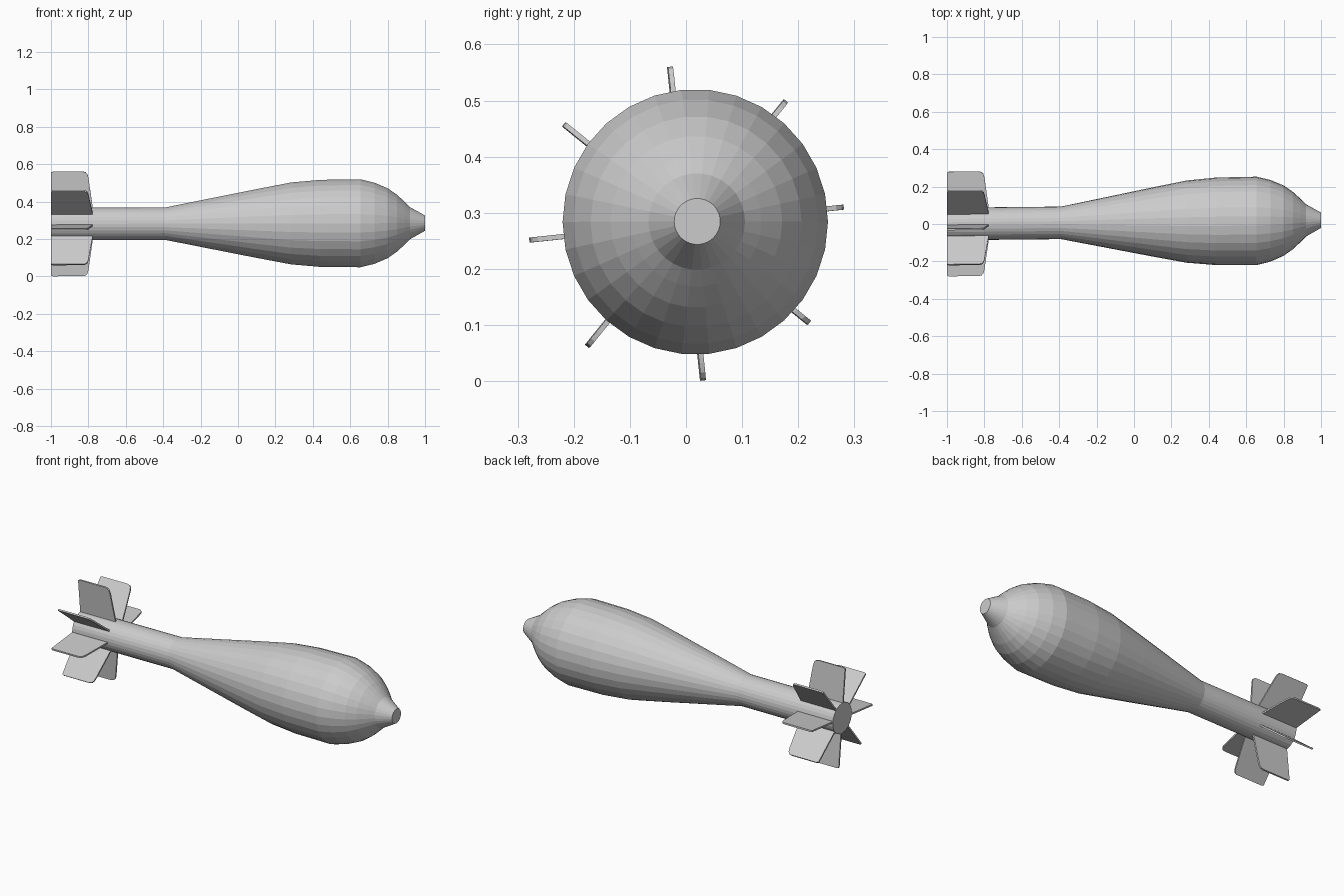
import bpy, bmesh, math

if "Cube" in bpy.data.objects:
    bpy.data.objects.remove(bpy.data.objects["Cube"])

SIDES = 30
AXIS_Z = 0.2805

grey = bpy.data.materials.new("plain_grey")
grey.diffuse_color = (0.6, 0.6, 0.6, 1)
grey.use_nodes = True
grey.node_tree.nodes["Principled BSDF"].inputs["Base Color"].default_value = grey.diffuse_color


def place(x, r, a, side=0.0):
    """Point at length x, radius r, angle a, on the very slightly tilted axis."""
    y = r * math.cos(a) - side * math.sin(a)
    z = r * math.sin(a) + side * math.cos(a)
    return (x, y + 0.01 * (x + 1), AXIS_Z + z + 0.002 * (x + 1))


def finish(name, bm):
    bmesh.ops.recalc_face_normals(bm, faces=bm.faces)
    me = bpy.data.meshes.new(name)
    bm.to_mesh(me)
    bm.free()
    me.materials.append(grey)
    ob = bpy.data.objects.new(name, me)
    bpy.context.collection.objects.link(ob)
    return ob


# Body: lathed profile of (x, radius), from tail to nose
profile = [(-1, 0.087), (-0.39, 0.087), (0.09, 0.183), (0.283, 0.22),
           (0.44, 0.234), (0.655, 0.2365), (0.73, 0.218), (0.80, 0.188),
           (0.85, 0.153), (0.89, 0.116), (0.92, 0.086), (1.0, 0.041)]
bm = bmesh.new()
rings = [[bm.verts.new(place(x, r, math.tau * i / SIDES)) for i in range(SIDES)]
         for x, r in profile]
for a, b in zip(rings, rings[1:]):
    for i in range(SIDES):
        j = (i + 1) % SIDES
        bm.faces.new((a[i], a[j], b[j], b[i]))
bm.faces.new(rings[0])
bm.faces.new(rings[-1])
finish("body", bm)

# Tail fins: thin plates with a rounded front outer corner
outline = [(-1, 0.05), (-0.773, 0.05), (-0.777, 0.09), (-0.8, 0.25),
           (-0.805, 0.267), (-0.814, 0.277), (-0.83, 0.281),
           (-0.99, 0.281), (-1, 0.277)]
HALF = 0.0045
for k in range(8):
    ang = math.radians(6 + 45 * k)
    bm = bmesh.new()
    lo = [bm.verts.new(place(x, r, ang, -HALF)) for x, r in outline]
    hi = [bm.verts.new(place(x, r, ang, HALF)) for x, r in outline]
    bm.faces.new(lo)
    bm.faces.new(hi)
    n = len(outline)
    for i in range(n):
        j = (i + 1) % n
        bm.faces.new((lo[i], lo[j], hi[j], hi[i]))
    finish("tail_fin_%d" % (k + 1), bm)
